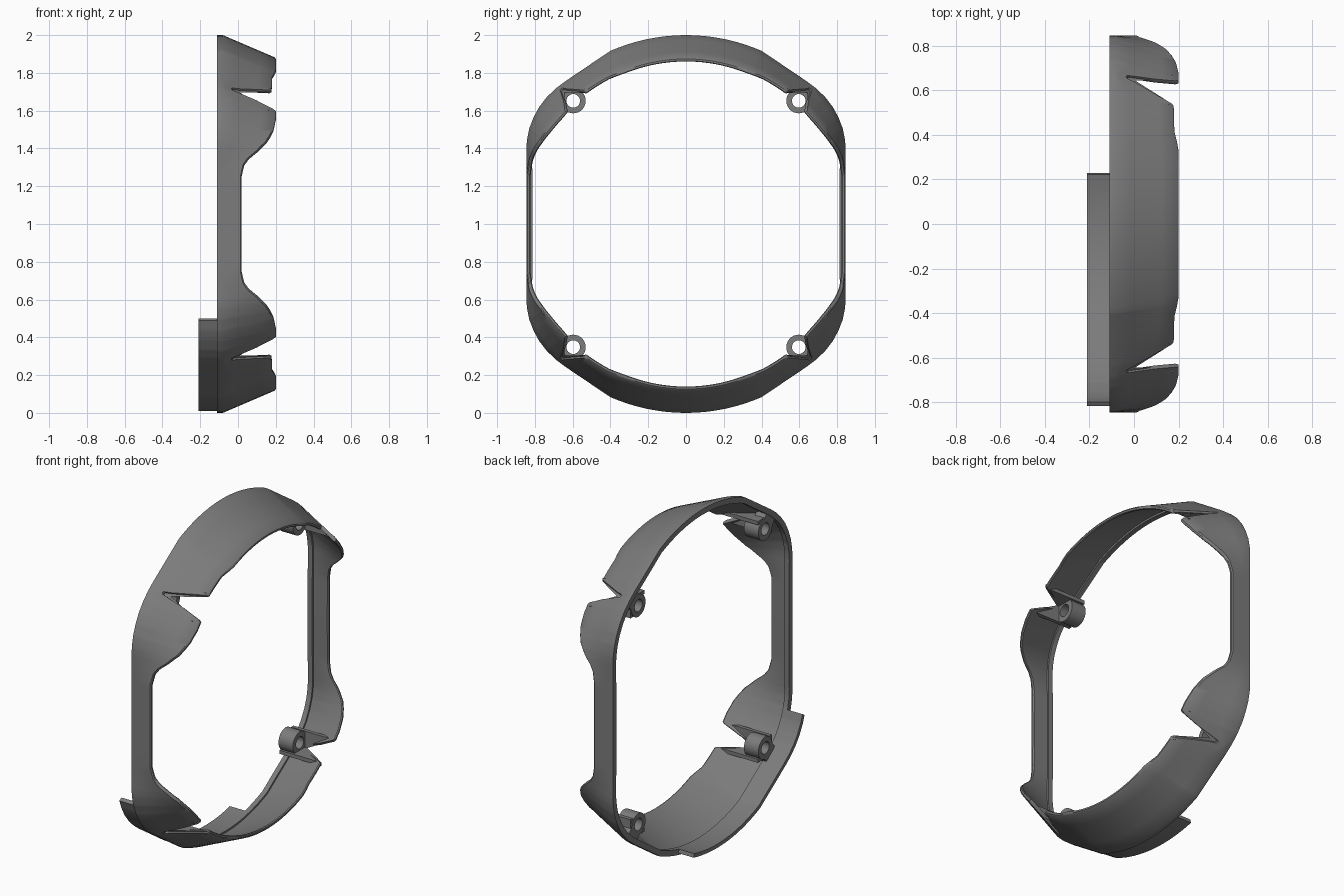
import bpy, bmesh, math
from math import radians, degrees, sin, cos, atan2, hypot, sqrt

cube = bpy.data.objects.get("Cube")
if cube:
    bpy.data.objects.remove(cube, do_unlink=True)

grey = bpy.data.materials.new("dark grey")
grey.use_nodes = True
COL = (0.2, 0.2, 0.2, 1)
grey.diffuse_color = COL
grey.node_tree.nodes["Principled BSDF"].inputs["Base Color"].default_value = COL

BACK, RIM, LIP = -0.11, -0.08, 0.20
CENTRE = 1.0

# Quarter outline of the base (y, z from the centre): arc, flat, rounded corner, side
outline = [(sin(radians(a)), cos(radians(a))) for a in range(0, 24, 3)]
outline += [(0.40, 0.917), (0.64, 0.755), (0.69, 0.717), (0.737, 0.672), (0.777, 0.62),
            (0.807, 0.565), (0.83, 0.505), (0.842, 0.445), (0.845, 0.40), (0.845, 0)]

# Front edge of the wall: angle from vertical against x (arch, notch, flare, side)
edge = [(0, .2), (22, .2), (25, .192), (28, .181), (36.8, .178), (37.4, .172), (39.6, .09),
        (41.6, .01), (42.2, -.025), (42.7, -.03), (43.2, -.025), (44.7, .1), (46.4, .19),
        (46.9, .2), (50.5, .2), (55.4, .188), (58.5, .17), (61, .15), (64.7, .1),
        (67.3, .055), (69.5, .032), (73.5, .018), (90, .018)]


def fold(phi):
    """Angle from the vertical axis, folded into one quarter."""
    return atan2(abs(sin(phi)), abs(cos(phi)))


def base_radius(phi):
    a = fold(phi)
    dy, dz = sin(a), cos(a)
    for p, q in zip(outline, outline[1:]):
        cp, cq = p[0] * dz - p[1] * dy, q[0] * dz - q[1] * dy
        if cp <= 1e-9 and cq >= -1e-9:
            s = cp / (cp - cq)
            return hypot(p[0] + s * (q[0] - p[0]), p[1] + s * (q[1] - p[1]))
    return outline[-1][0]


def radius(phi, x):
    """Outer surface: from the base outline in to a circle at the lip."""
    b = base_radius(phi)
    t = min(1, max(0, (x - RIM) / (LIP - RIM)))
    return b + t * (min(b, 0.88) - b)


def edge_x(phi):
    a = degrees(fold(phi))
    for (a0, x0), (a1, x1) in zip(edge, edge[1:]):
        if a <= a1:
            return x0 + (x1 - x0) * (a - a0) / (a1 - a0)
    return edge[-1][1]


def loft(name, sections, closed=False, smooth=True):
    """Skin closed cross-sections; cap the ends unless it runs round."""
    bm = bmesh.new()
    rows = [[bm.verts.new(p) for p in s] for s in sections]
    for r, s in zip(rows, rows[1:] + (rows[:1] if closed else [])):
        for i in range(len(r)):
            j = (i + 1) % len(r)
            bm.faces.new((r[i], r[j], s[j], s[i]))
    if not closed:
        bm.faces.new(rows[0])
        bm.faces.new(rows[-1])
    bmesh.ops.recalc_face_normals(bm, faces=bm.faces)
    mesh = bpy.data.meshes.new(name)
    bm.to_mesh(mesh)
    bm.free()
    mesh.materials.append(grey)
    ob = bpy.data.objects.new(name, mesh)
    bpy.context.collection.objects.link(ob)
    if smooth:
        bpy.ops.object.select_all(action='DESELECT')
        bpy.context.view_layer.objects.active = ob
        ob.select_set(True)
        bpy.ops.object.shade_smooth_by_angle(angle=radians(35))
    return ob


def polar(phi, r, x):
    return (x, r * sin(phi), CENTRE + r * cos(phi))


# Ring wall with a thicker rim at the back and a rounded front edge
def wall_section(phi):
    top, wall, rim, soft = edge_x(phi), 0.022, 0.033, 0.006
    xs = [RIM + (top - soft - RIM) * k / 4 for k in range(5)]
    r_top = radius(phi, top)
    pts = [(radius(phi, BACK), BACK)] + [(radius(phi, x), x) for x in xs]
    pts += [(r_top - soft, top), (r_top - wall + soft, top)]
    pts += [(radius(phi, x) - wall, x) for x in reversed(xs)]
    pts += [(radius(phi, RIM) - rim, RIM), (radius(phi, BACK) - rim, BACK)]
    return [polar(phi, r, x) for r, x in pts]


angles = {round(a, 2) for a, _ in edge} | {round(degrees(atan2(y, z)), 2) for y, z in outline}
angles |= {float(a) for a in range(0, 91, 3)}
quarter = sorted(angles)
full = sorted({round(v % 360, 2) for a in quarter for v in (a, 180 - a, 180 + a, 360 - a)})
loft("ring_wall", [wall_section(radians(a)) for a in full], closed=True)

# Skirt behind the lower part of the rim
start, end = atan2(0.23, -0.97), atan2(-0.83, -0.52) + 2 * math.pi
steps = [start] + [radians(a) for a in full if start < radians(a) < end] + [end]
loft("back_skirt", [[polar(p, base_radius(p) - d, x) for d, x in
                     ((.01, -.21), (.01, -.1), (.033, -.1), (.033, -.21))] for p in steps])

# Screw bosses with webs, and the ribs along each notch
BY, BZ = 0.597, 0.652


def rib(name, sy, sz, along_y):
    low, offset = (0.535, 0.697) if along_y else (0.60, 0.643)
    rows = []
    for k in range(2):
        c = offset + 0.022 * k
        row = [(-0.1, low), (0.175, low)]
        for x in (0.12, 0.05, 0.0, -0.05, -0.1):
            u = low
            for _ in range(6):
                phi = atan2(u, c) if along_y else atan2(c, u)
                u = max(low + 0.002, sqrt(max(0, (radius(phi, x) - 0.01) ** 2 - c * c)))
            row.append((x, u))
        rows.append([(x, sy * u, CENTRE + sz * c) if along_y else
                     (x, sy * c, CENTRE + sz * u) for x, u in row])
    loft(name, rows, smooth=False)


for sy, side in ((-1, "front"), (1, "back")):
    for sz, level in ((-1, "lower"), (1, "upper")):
        tag = f"{level}_{side}"
        cy, cz = sy * BY, CENTRE + sz * BZ
        ring = [radians(a) for a in range(0, 360, 12)]
        loft("screw_boss_" + tag, [[(x, cy + r * sin(a), cz + r * cos(a)) for r, x in
             ((.036, -.105), (.066, -.105), (.066, -.01), (.036, -.01))] for a in ring], closed=True)
        phi = atan2(sy * BY, sz * BZ)
        rows = []
        for r in (0.93, 0.965):
            rows.append([(x, r * sin(phi) + w * cos(phi), CENTRE + r * cos(phi) - w * sin(phi))
                         for w, x in ((-.05, -.105), (.05, -.105), (.05, -.04), (-.05, -.04))])
        loft("boss_web_" + tag, rows, smooth=False)
        rib("arch_rib_" + tag, sy, sz, True)
        rib("corner_rib_" + tag, sy, sz, False)
